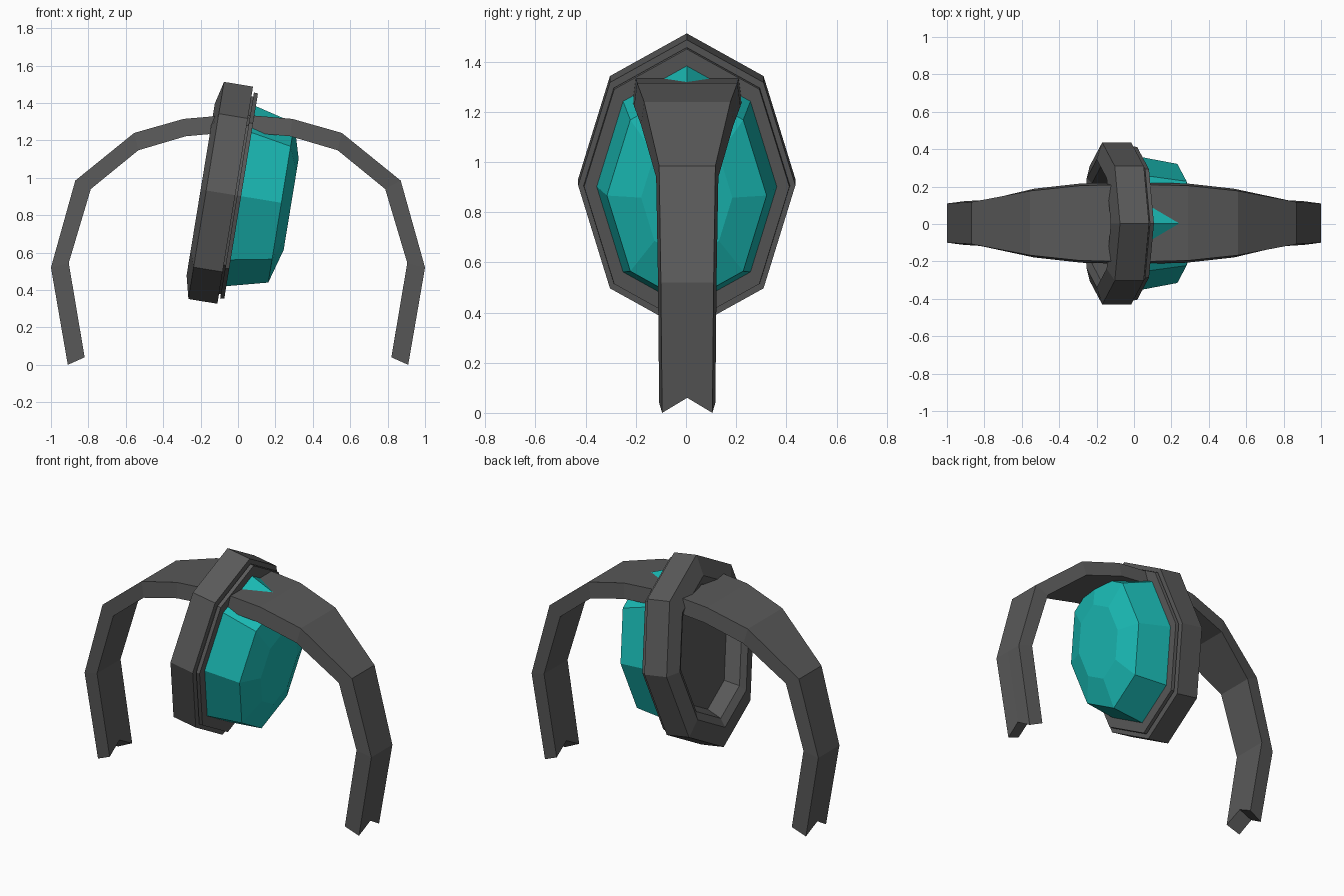
import bpy, bmesh, math
from mathutils import Vector

if "Cube" in bpy.data.objects:
    bpy.data.objects.remove(bpy.data.objects["Cube"])


def material(name, color):
    m = bpy.data.materials.new(name)
    m.diffuse_color = (*color, 1)
    m.use_nodes = True
    m.node_tree.nodes["Principled BSDF"].inputs["Base Color"].default_value = m.diffuse_color
    return m


GREY = material("charcoal", (0.1, 0.1, 0.1))
TEAL = material("teal", (0.01, 0.48, 0.45))


def finish(name, bm, mat):
    bmesh.ops.recalc_face_normals(bm, faces=bm.faces)
    me = bpy.data.meshes.new(name)
    bm.to_mesh(me)
    bm.free()
    me.materials.append(mat)
    ob = bpy.data.objects.new(name, me)
    bpy.context.collection.objects.link(ob)
    return ob


# Tilted frame shared by the ring, rim plate and gem
CENTRE = Vector((-0.015, 0.003, 0.907))
AXIS = Vector((0.987, 0, -0.162))
UP = Vector((0.162, 0, 0.987))
HALF_Y, HALF_Z = 0.433, 0.588


def octagon_stack(name, profile, mat):
    """Loft stretched octagons along the tilted axis; profile = (depth, scale)."""
    bm = bmesh.new()
    loops = []
    for depth, s in profile:
        loop = []
        for i in range(8):
            a = i * math.pi / 4
            p = CENTRE + AXIS * depth + UP * (HALF_Z * s * math.cos(a))
            p.y += HALF_Y * s * math.sin(a)
            loop.append(bm.verts.new(p))
        loops.append(loop)
    for a, b in zip(loops, loops[1:]):
        for i in range(8):
            j = (i + 1) % 8
            bm.faces.new((a[i], a[j], b[j], b[i]))
    bm.faces.new(loops[0])
    bm.faces.new(loops[-1])
    return finish(name, bm, mat)


# Hollow-backed housing ring with a narrow neck in front
octagon_stack("housing_ring", [(-0.08, 0.62), (-0.165, 0.70), (-0.187, 0.79),
                               (-0.157, 1.0), (0, 1.0), (0, 0.91), (0.015, 0.91)], GREY)
# Thin rim plate
octagon_stack("rim_plate", [(0.010, 0.95), (0.032, 0.945)], GREY)
# Faceted gem dome
octagon_stack("gem_dome", [(0.02, 0.83), (0.03, 0.83), (0.25, 0.735), (0.303, 0.42)], TEAL)

# Arched strap: outer x, outer z, inner x, inner z, half width
half = [(0.91, 0.0, 0.82, 0.04, 0.10),
        (1.0, 0.52, 0.905, 0.545, 0.105),
        (0.87, 0.985, 0.787, 0.94, 0.112),
        (0.555, 1.24, 0.533, 1.147, 0.172),
        (0.29, 1.315, 0.28, 1.222, 0.20),
        (0.08, 1.333, 0.08, 1.24, 0.205)]
path = half + [(-a, b, -c, d, w) for a, b, c, d, w in reversed(half)]
bm = bmesh.new()
sections = []
for k, (ox, oz, ix, iz, w) in enumerate(path):
    end = k in (0, len(path) - 1)
    lift = 0.06 if end else 0          # V notch at the two feet
    dx = math.copysign(0.01, ox) if end else 0
    wi = w + 0.012
    pts = [(ox, -w, oz), (ox + dx, 0, oz + lift), (ox, w, oz),
           (ix, wi, iz), (ix + dx, 0, iz + lift), (ix, -wi, iz)]
    sections.append([bm.verts.new((x, y + 0.005, z)) for x, y, z in pts])
for a, b in zip(sections, sections[1:]):
    for i in range(6):
        j = (i + 1) % 6
        bm.faces.new((a[i], a[j], b[j], b[i]))
for s in (sections[0], sections[-1]):
    bm.faces.new((s[0], s[1], s[4], s[5]))
    bm.faces.new((s[1], s[2], s[3], s[4]))
finish("arched_strap", bm, GREY)
